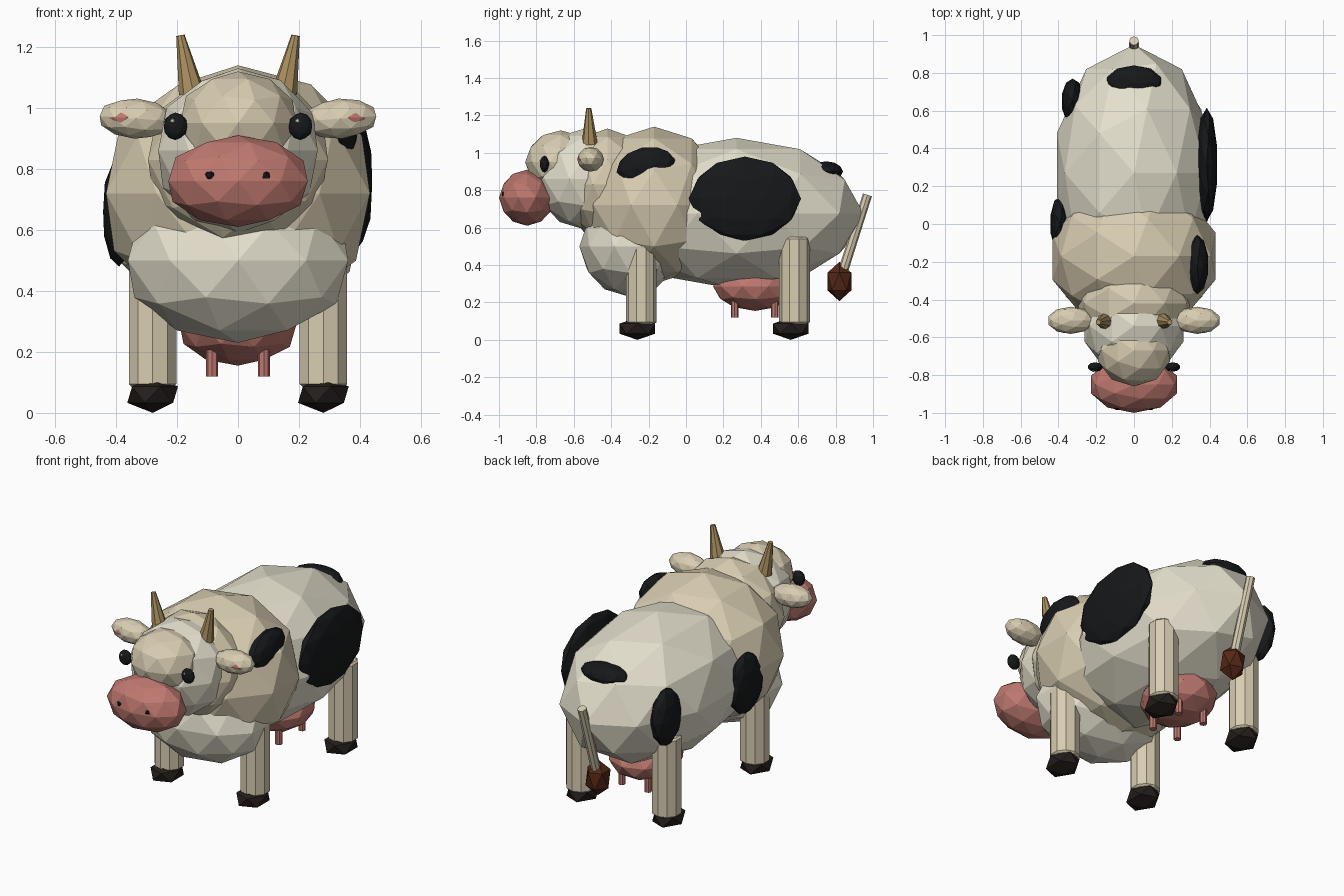
import bpy
import math
from mathutils import Vector

if "Cube" in bpy.data.objects:
    bpy.data.objects.remove(bpy.data.objects["Cube"])


def material(name, rgb):
    m = bpy.data.materials.new(name)
    m.diffuse_color = (*rgb, 1)
    m.use_nodes = True
    m.node_tree.nodes["Principled BSDF"].inputs["Base Color"].default_value = m.diffuse_color
    return m


WHITE = material("white_hide", (0.78, 0.74, 0.61))
CREAM = material("cream_hide", (0.69, 0.61, 0.44))
PINK = material("pink_skin", (0.52, 0.19, 0.16))
BLACK = material("black_patch", (0.008, 0.009, 0.01))
HOOF = material("dark_hoof", (0.018, 0.013, 0.011))
HORN = material("horn", (0.42, 0.29, 0.12))
TUFT = material("brown_tuft", (0.09, 0.02, 0.008))


def blob(name, loc, radii, mat, sub=2, rot=(0, 0, 0)):
    """Flat-faced ellipsoid."""
    bpy.ops.mesh.primitive_ico_sphere_add(subdivisions=sub, radius=1, location=loc,
                                          rotation=[math.radians(a) for a in rot])
    ob = bpy.context.object
    ob.name = name
    ob.scale = radii
    ob.data.materials.append(mat)
    return ob


def rod(name, a, b, r1, r2, sides, mat, bevel=0):
    """Straight tapered rod from a to b."""
    a, b = Vector(a), Vector(b)
    d = b - a
    bpy.ops.mesh.primitive_cone_add(vertices=sides, radius1=r1, radius2=r2, depth=d.length,
                                    location=(a + b) / 2,
                                    rotation=d.to_track_quat('Z', 'Y').to_euler())
    ob = bpy.context.object
    ob.name = name
    ob.data.materials.append(mat)
    if bevel:
        mod = ob.modifiers.new("rounded_ends", 'BEVEL')
        mod.width = bevel
        mod.segments = 1
        mod.angle_limit = math.radians(60)
    return ob


# Torso
blob("body", (0, 0.27, 0.675), (0.43, 0.68, 0.405), WHITE)
blob("shoulders", (0, -0.17, 0.72), (0.455, 0.40, 0.42), CREAM)
blob("brisket", (0, -0.30, 0.50), (0.38, 0.27, 0.27), WHITE)
blob("neck", (0, -0.42, 0.83), (0.31, 0.25, 0.30), CREAM)

# Head
blob("head", (0, -0.54, 0.86), (0.275, 0.27, 0.27), WHITE)
blob("forehead", (0, -0.67, 0.95), (0.20, 0.19, 0.17), CREAM)
blob("muzzle", (0, -0.85, 0.76), (0.24, 0.15, 0.15), PINK)

for s, side in ((-1, "left"), (1, "right")):
    # Face details
    blob(side + "_nostril", (s * 0.09, -0.965, 0.778), (0.023, 0.022, 0.02), BLACK, 1)
    blob(side + "_eye", (s * 0.205, -0.757, 0.94), (0.04, 0.025, 0.045), BLACK)
    blob(side + "_eye_glint", (s * 0.205 - 0.01, -0.778, 0.958), (0.008, 0.006, 0.008), WHITE, 1)
    # Ears and horns
    blob(side + "_ear", (s * 0.335, -0.51, 0.965), (0.125, 0.072, 0.066), CREAM, 2, (0, -4 * s, 0))
    blob(side + "_inner_ear", (s * 0.365, -0.528, 0.968), (0.075, 0.05, 0.035), PINK)
    rod(side + "_horn", (s * 0.152, -0.515, 1.05), (s * 0.189, -0.52, 1.238), 0.043, 0.014, 8, HORN)
    # Legs and hooves
    for y, top, end in ((-0.24, 0.50, "front"), (0.58, 0.55, "rear")):
        rod(f"{end}_{side}_leg", (s * 0.28, y, 0.085), (s * 0.28, y, top), 0.082, 0.082, 10, CREAM, 0.01)
        blob(f"{end}_{side}_hoof", (s * 0.28, y - 0.02, 0.06), (0.093, 0.112, 0.06), HOOF, 1)
    # Teats
    for y, end in ((0.26, "front"), (0.475, "rear")):
        rod(f"{end}_{side}_teat", (s * 0.085, y, 0.12), (s * 0.085, y, 0.25), 0.02, 0.02, 8, PINK)

# Udder
blob("udder", (0, 0.37, 0.285), (0.20, 0.225, 0.13), PINK)

# Tail
rod("tail", (0, 0.84, 0.37), (0, 0.97, 0.775), 0.027, 0.025, 8, CREAM)
blob("tail_tuft", (0, 0.82, 0.312), (0.075, 0.075, 0.105), TUFT, 1)

# Hide patches
blob("right_flank_patch", (0.385, 0.315, 0.755), (0.058, 0.30, 0.225), BLACK)
blob("right_shoulder_patch", (0.335, -0.215, 0.93), (0.06, 0.16, 0.10), BLACK, 2, (12, 0, 0))
blob("left_middle_patch", (-0.39, 0.0, 0.66), (0.055, 0.15, 0.18), BLACK)
blob("left_rear_patch", (-0.325, 0.65, 0.69), (0.06, 0.12, 0.17), BLACK)
blob("rump_patch", (0.0, 0.75, 0.90), (0.15, 0.09, 0.055), BLACK)
